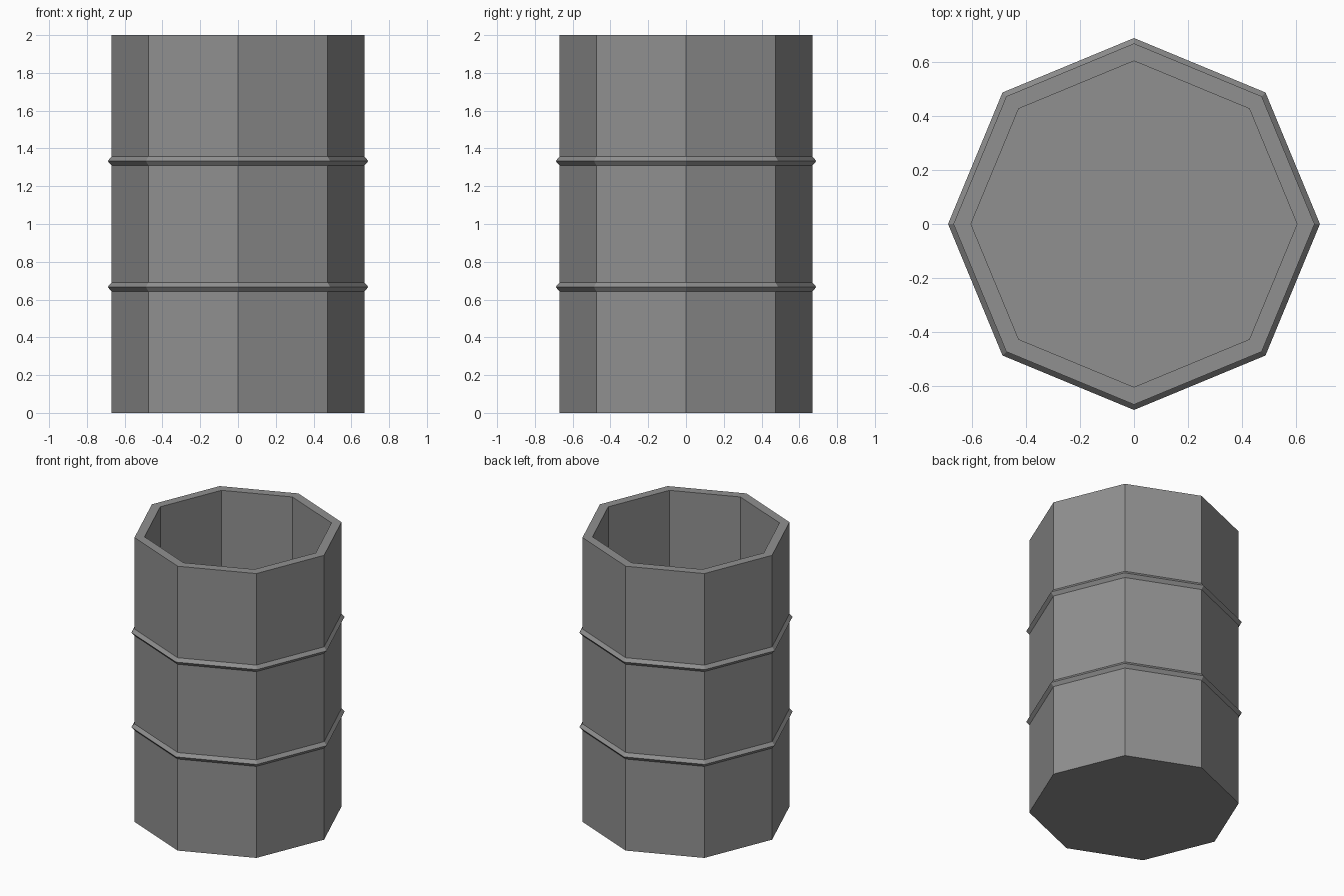
import bpy
import bmesh
from math import cos, sin, tau

cube = bpy.data.objects.get("Cube")
if cube:
    bpy.data.objects.remove(cube, do_unlink=True)

SIDES = 8
OUTER, INNER, RIDGE = 0.67, 0.605, 0.69
HEIGHT, FLOOR = 2.0, 0.065
HALF_RIDGE = 0.023

# Steel colour
steel = bpy.data.materials.new("grey_steel")
steel.use_nodes = True
colour = (0.28, 0.28, 0.28, 1)
steel.diffuse_color = colour
steel.node_tree.nodes["Principled BSDF"].inputs["Base Color"].default_value = colour

# Wall profile: outside from the base up over two hoops, then down the inside
profile = [(OUTER, 0)]
for z in (HEIGHT / 3, HEIGHT * 2 / 3):
    profile += [(OUTER, z - HALF_RIDGE), (RIDGE, z), (OUTER, z + HALF_RIDGE)]
profile += [(OUTER, HEIGHT), (INNER, HEIGHT), (INNER, FLOOR)]

# Open barrel: eight-sided rings joined into walls, capped at base and inner floor
bm = bmesh.new()
rings = [[bm.verts.new((r * cos(tau * i / SIDES), r * sin(tau * i / SIDES), z))
          for i in range(SIDES)] for r, z in profile]
for low, high in zip(rings, rings[1:]):
    for i in range(SIDES):
        j = (i + 1) % SIDES
        bm.faces.new((low[i], low[j], high[j], high[i]))
bm.faces.new(rings[0][::-1])
bm.faces.new(rings[-1])
bmesh.ops.recalc_face_normals(bm, faces=bm.faces)

mesh = bpy.data.meshes.new("barrel")
bm.to_mesh(mesh)
bm.free()
mesh.materials.append(steel)
bpy.context.collection.objects.link(bpy.data.objects.new("barrel", mesh))
